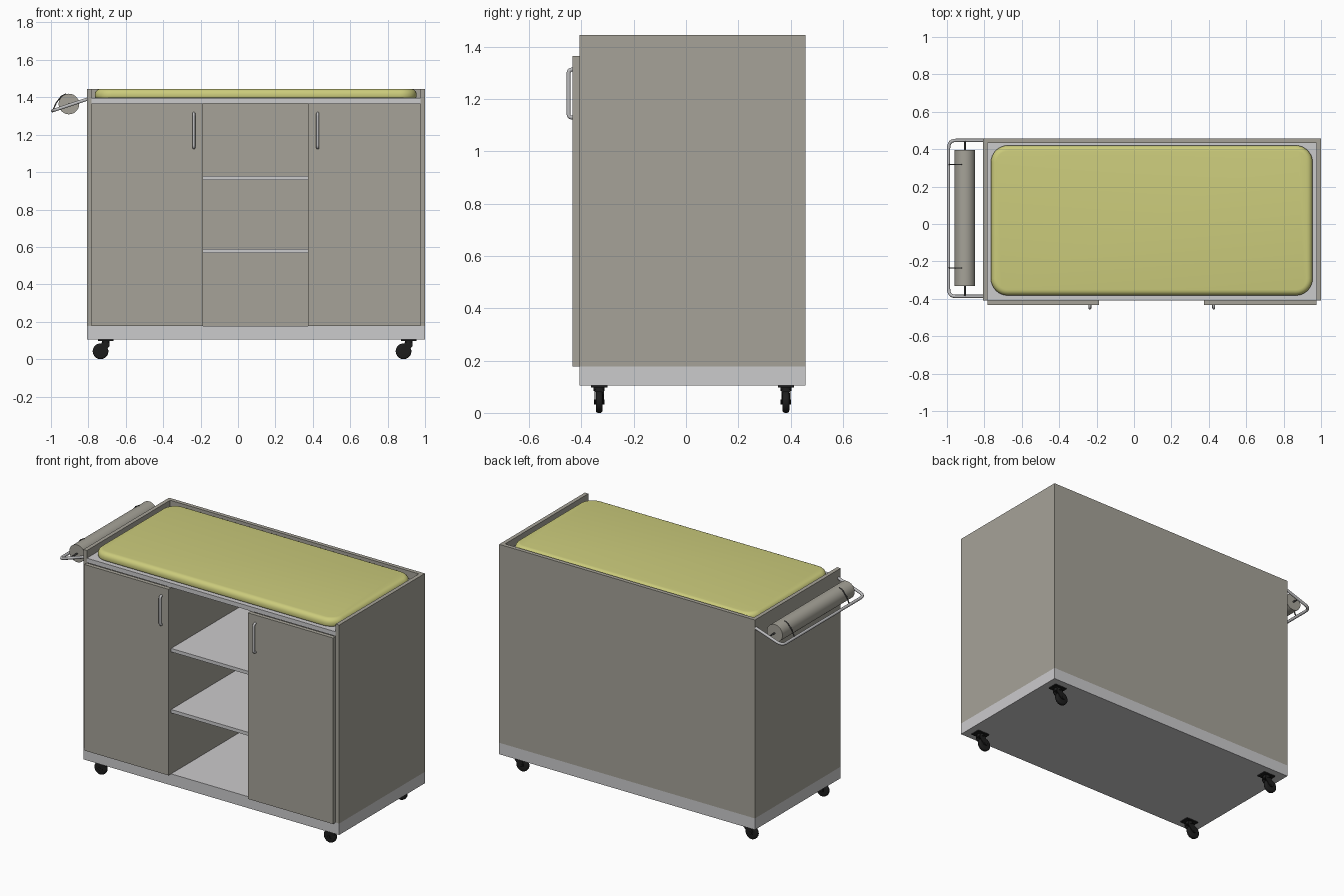
import bpy, bmesh, math
from mathutils import Vector, Matrix

if "Cube" in bpy.data.objects:
    bpy.data.objects.remove(bpy.data.objects["Cube"])

def mat(name, r, g, b):
    m = bpy.data.materials.new(name)
    m.diffuse_color = (r, g, b, 1)
    m.use_nodes = True
    m.node_tree.nodes["Principled BSDF"].inputs["Base Color"].default_value = m.diffuse_color
    return m

TAUPE = mat("taupe panel", 0.38, 0.365, 0.315)
LIGHT = mat("light grey board", 0.60, 0.595, 0.605)
PAD = mat("yellow green vinyl", 0.60, 0.60, 0.20)
STEEL = mat("steel", 0.50, 0.50, 0.51)
BLACK = mat("black rubber", 0.012, 0.012, 0.012)
DARK = mat("dark wire", 0.08, 0.08, 0.08)

def finish(name, bm, material, smooth=False):
    bmesh.ops.recalc_face_normals(bm, faces=bm.faces[:])
    me = bpy.data.meshes.new(name)
    bm.to_mesh(me)
    bm.free()
    me.materials.append(material)
    ob = bpy.data.objects.new(name, me)
    bpy.context.collection.objects.link(ob)
    if smooth:
        shade(ob)
    return ob

def shade(ob):
    bpy.ops.object.select_all(action='DESELECT')
    ob.select_set(True)
    bpy.context.view_layer.objects.active = ob
    bpy.ops.object.shade_smooth_by_angle(angle=math.radians(40))

def box_bm(x0, x1, y0, y1, z0, z1):
    bm = bmesh.new()
    c = Vector(((x0 + x1) / 2, (y0 + y1) / 2, (z0 + z1) / 2))
    bmesh.ops.create_cube(bm, size=1, matrix=Matrix.Translation(c) @
                          Matrix.Diagonal((x1 - x0, y1 - y0, z1 - z0, 1)))
    return bm

def box(name, material, *dims):
    return finish(name, box_bm(*dims), material)

def cyl(name, material, c, r, length, axis='Z', seg=32, bevel=0):
    bm = bmesh.new()
    rot = Matrix.Rotation(math.pi / 2, 4, 'X') if axis == 'Y' else Matrix()
    bmesh.ops.create_cone(bm, cap_ends=True, segments=seg, radius1=r, radius2=r, depth=length)
    if bevel:
        rim = [e for e in bm.edges if abs(e.verts[0].co.z - e.verts[1].co.z) < 1e-5]
        bmesh.ops.bevel(bm, geom=rim, offset=bevel, segments=3, profile=0.5, affect='EDGES')
    bmesh.ops.transform(bm, matrix=Matrix.Translation(c) @ rot, verts=bm.verts[:])
    return finish(name, bm, material, True)

def tube(name, material, pts, r, fillet=0.0):
    # round every inner corner, then sweep a circle along the path
    pts = [Vector(p) for p in pts]
    path = [pts[0]]
    for a, b, c in zip(pts, pts[1:], pts[2:]):
        if fillet == 0:
            path.append(b)
            continue
        p, q = b + (a - b).normalized() * fillet, b + (c - b).normalized() * fillet
        for i in range(7):
            t = i / 6
            path.append(p * (1 - t) ** 2 + b * 2 * t * (1 - t) + q * t * t)
    path.append(pts[-1])
    cu = bpy.data.curves.new(name, 'CURVE')
    cu.dimensions = '3D'
    cu.bevel_depth = r
    cu.bevel_resolution = 3
    cu.use_fill_caps = True
    sp = cu.splines.new('POLY')
    sp.points.add(len(path) - 1)
    for s, p in zip(sp.points, path):
        s.co = (*p, 1)
    tmp = bpy.data.objects.new(name + " path", cu)
    bpy.context.collection.objects.link(tmp)
    dg = bpy.context.evaluated_depsgraph_get()
    me = bpy.data.meshes.new_from_object(tmp.evaluated_get(dg))
    bpy.data.objects.remove(tmp)
    me.materials.clear()
    me.materials.append(material)
    ob = bpy.data.objects.new(name, me)
    bpy.context.collection.objects.link(ob)
    shade(ob)

# Cabinet carcass
X0, X1, Y0, Y1, T = -0.807, 1.0, -0.408, 0.457, 0.025
ZB, ZT = 0.178, 1.445
box("base_plinth", LIGHT, X0, X1, Y0, Y1, 0.105, ZB)
box("left_side_panel", TAUPE, X0, X0 + T, Y0, Y1, ZB, ZT)
box("right_side_panel", TAUPE, X1 - T, X1, Y0, Y1, ZB, ZT)
box("back_panel", TAUPE, X0 + T, X1 - T, Y1 - T, Y1, ZB, ZT)
box("top_board", LIGHT, X0 + T, X1 - T, Y0, Y1 - T, 1.368, 1.396)
DL, DR = -0.187, 0.374
box("left_divider", TAUPE, DL - T, DL, Y0, Y1 - T, ZB, 1.368)
box("right_divider", TAUPE, DR, DR + T, Y0, Y1 - T, ZB, 1.368)
for i, z in enumerate((0.567, 0.957)):
    box(f"shelf_{i + 1}", LIGHT, DL, DR, Y0, Y1 - T, z, z + 0.022)

# Doors with D handles
YD = -0.434
for side, a, b, hx in (("left", X0 + T, DL, -0.236), ("right", DR, X1 - T, 0.426)):
    box(f"{side}_door", TAUPE, a, b, YD, Y0, ZB, 1.366)
    tube(f"{side}_handle", STEEL, [(hx, YD + 0.003, 1.313), (hx, -0.449, 1.313),
         (hx, -0.449, 1.13), (hx, YD + 0.003, 1.13)], 0.008, 0.014)

# Padded mattress: rounded plan corners and soft rims
bm = box_bm(-0.765, 0.955, -0.382, 0.42, 1.394, 1.445)
up = [e for e in bm.edges if abs(e.verts[0].co.z - e.verts[1].co.z) > 0.01]
bmesh.ops.bevel(bm, geom=up, offset=0.09, segments=8, profile=0.5, affect='EDGES')
for z, off in ((1.445, 0.03), (1.394, 0.012)):
    rim = [e for e in bm.edges if all(abs(v.co.z - z) < 1e-4 for v in e.verts)]
    bmesh.ops.bevel(bm, geom=rim, offset=off, segments=5, profile=0.5, affect='EDGES')
finish("mattress", bm, PAD, True)

# Paper roll on its tubular bracket
RX, RZ = -0.904, 1.364
cyl("paper_roll", TAUPE, (RX, 0.032, RZ), 0.055, 0.728, 'Y', 40)
tube("roll_axle", DARK, [(RX, -0.385, RZ), (RX, 0.445, RZ)], 0.005)
tube("roll_bracket", STEEL, [(X0 + 0.005, -0.387, 1.391), (-0.991, -0.387, 1.328),
     (-0.991, 0.447, 1.328), (X0 + 0.005, 0.447, 1.391)], 0.009, 0.04)
for i, y in enumerate((-0.235, 0.318)):
    tube(f"roll_wire_{i + 1}", DARK, [(-0.99, y, 1.33), (-0.972, y, 1.37),
         (-0.945, y, 1.405), (-0.92, y, 1.418)], 0.0035)

# Swivel casters
for i, (px, py) in enumerate((x, y) for x in (-0.707, 0.913) for y in (-0.332, 0.382)):
    n = f"caster_{i + 1}"
    wx, wz = px - 0.028, 0.042
    box(n + "_plate", BLACK, px - 0.042, px + 0.042, py - 0.031, py + 0.031, 0.098, 0.106)
    cyl(n + "_swivel", BLACK, (px, py, 0.092), 0.021, 0.016, seg=20)
    cyl(n + "_wheel", BLACK, (wx, py, wz), 0.042, 0.026, 'Y', 28, 0.009)
    cyl(n + "_axle", BLACK, (wx, py, wz), 0.01, 0.04, 'Y', 12)
    # fork cheeks joined by a crown
    for s in (-1, 1):
        bm = bmesh.new()
        prof = [(wx - 0.012, wz - 0.008), (wx + 0.012, wz - 0.01), (px + 0.02, 0.07),
                (px + 0.02, 0.088), (px - 0.022, 0.088), (wx - 0.014, wz + 0.012)]
        f = bm.faces.new([bm.verts.new((x, py + s * 0.0135, z)) for x, z in prof])
        ex = bmesh.ops.extrude_face_region(bm, geom=[f])
        bmesh.ops.translate(bm, vec=(0, s * 0.004, 0),
                            verts=[v for v in ex["geom"] if isinstance(v, bmesh.types.BMVert)])
        finish(f"{n}_fork_{'a' if s < 0 else 'b'}", bm, BLACK)
    box(n + "_crown", BLACK, px - 0.022, px + 0.02, py - 0.0175, py + 0.0175, 0.08, 0.09)
